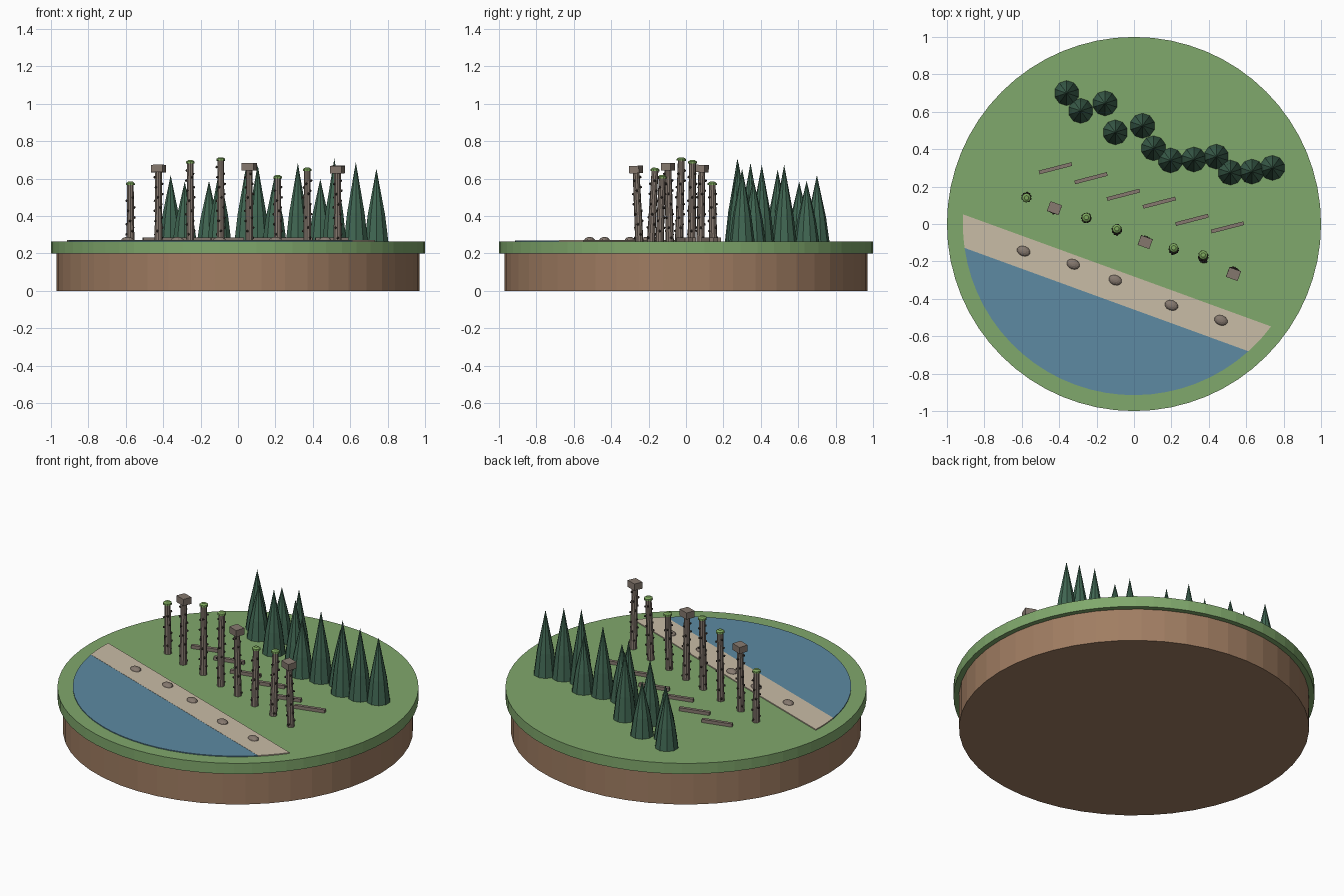
import bpy, bmesh, math, random
from mathutils import Matrix, Vector

random.seed(4)
cube = bpy.data.objects.get("Cube")
if cube:
    bpy.data.objects.remove(cube, do_unlink=True)


def material(name, *rgb):
    """Flat colour from 0-255 display values."""
    c = [(v / 255 + 0.055) / 1.055 for v in rgb]
    c = [v ** 2.4 for v in c] + [1]
    m = bpy.data.materials.new(name)
    m.use_nodes = True
    m.diffuse_color = c
    m.node_tree.nodes["Principled BSDF"].inputs["Base Color"].default_value = c
    return m


GRASS = material("grass green", 128, 168, 108)
SOIL = material("soil brown", 160, 125, 98)
WATER = material("water blue", 93, 138, 162)
SAND = material("sand", 201, 188, 166)
PINE = material("pine green", 64, 102, 82)
STONE = material("weathered stone", 134, 121, 111)
MOSS = material("moss green", 124, 166, 92)
KNOB = material("dark stem", 62, 54, 48)

GROUND = 0.265
SLOPE = math.radians(-20)      # direction of the shoreline


def finish(bm, name, *mats):
    bmesh.ops.recalc_face_normals(bm, faces=bm.faces)
    me = bpy.data.meshes.new(name)
    bm.to_mesh(me)
    bm.free()
    for m in mats:
        me.materials.append(m)
    ob = bpy.data.objects.new(name, me)
    bpy.context.collection.objects.link(ob)
    return ob


def prism(name, points, z0, z1, mat):
    bm = bmesh.new()
    face = bm.faces.new([bm.verts.new((x, y, z0)) for x, y in points])
    top = bmesh.ops.extrude_face_region(bm, geom=[face])["geom"]
    bmesh.ops.translate(bm, vec=(0, 0, z1 - z0),
                        verts=[v for v in top if isinstance(v, bmesh.types.BMVert)])
    return finish(bm, name, mat)


def arc(radius, a, b, n):
    angles = [math.radians(a + (b - a) * i / n) for i in range(n + 1)]
    return [(radius * math.cos(t), radius * math.sin(t)) for t in angles]


def frustum(bm, r0, r1, z0, z1, sides, matrix=Matrix(), index=0):
    """Cone or tapered column standing between two heights."""
    old = set(bm.faces)
    bmesh.ops.create_cone(bm, cap_ends=True, segments=sides, radius1=r0, radius2=r1,
                          depth=z1 - z0,
                          matrix=matrix @ Matrix.Translation((0, 0, (z0 + z1) / 2)))
    for f in set(bm.faces) - old:
        f.material_index = index


# Round island
prism("soil_base", arc(0.97, 0, 360, 48)[:-1], 0, 0.2, SOIL)
prism("grass_disc", arc(1, 0, 360, 64)[:-1], 0.2, GROUND, GRASS)

# Lake and beach share one circle, cut by two parallel shorelines
R = 0.915
mid = 250
inner = math.degrees(math.acos(0.43 / R))
outer = math.degrees(math.acos(0.264 / R))
prism("lake", arc(R, mid - inner, mid + inner, 24), GROUND - 0.002, 0.270, WATER)
prism("beach", arc(R, mid - outer, mid - inner, 3) + arc(R, mid + inner, mid + outer, 3),
      GROUND - 0.002, 0.271, SAND)

# Beach stones
for i, (x, y) in enumerate([(-0.59, -0.145), (-0.325, -0.215), (-0.1, -0.3),
                            (0.2, -0.435), (0.465, -0.515)]):
    bm = bmesh.new()
    bmesh.ops.create_uvsphere(bm, u_segments=12, v_segments=8, radius=1,
                              matrix=Matrix.Translation((x, y, 0.27))
                              @ Matrix.Rotation(SLOPE, 4, "Z")
                              @ Matrix.Diagonal((0.037, 0.027, 0.018, 1)))
    finish(bm, f"beach_stone_{i + 1}", STONE)

# Fallen beams
for i, (x, y) in enumerate([(-0.42, 0.298), (-0.23, 0.245), (-0.057, 0.156),
                            (0.135, 0.114), (0.31, 0.022), (0.5, -0.018)]):
    bm = bmesh.new()
    bmesh.ops.create_cube(bm, size=1,
                          matrix=Matrix.Translation((x, y, GROUND + 0.009))
                          @ Matrix.Rotation(math.radians(14.5), 4, "Z")
                          @ Matrix.Diagonal((0.18, 0.02, 0.022, 1)))
    finish(bm, f"fallen_beam_{i + 1}", STONE)


def pillar(i, x, y, top, block, lean):
    """Tapered column with spiralling knobs and a block or a mossy cap."""
    bm = bmesh.new()
    h = top - GROUND
    frustum(bm, 0.022, 0.018, 0, h - 0.012, 10)
    # knobs
    z, turn = 0.02, random.uniform(0, 6)
    while z < h - 0.05:
        old = set(bm.faces)
        at = Vector((math.cos(turn), math.sin(turn), 0)) * 0.0215
        bmesh.ops.create_icosphere(bm, subdivisions=1, radius=0.0075,
                                   matrix=Matrix.Translation((at.x, at.y, z)))
        for f in set(bm.faces) - old:
            f.material_index = 1
        z += 0.018
        turn += 1.9
    # top
    if block:
        bmesh.ops.create_cube(bm, size=1,
                              matrix=Matrix.Translation((0, 0, h - 0.02))
                              @ Matrix.Rotation(SLOPE, 4, "Z")
                              @ Matrix.Diagonal((0.066, 0.055, 0.04, 1)))
    else:
        frustum(bm, 0.025, 0.024, h - 0.018, h - 0.008, 10, index=2)
        frustum(bm, 0.024, 0.012, h - 0.008, h, 10, index=2)
    ob = finish(bm, f"pillar_{i}", STONE, KNOB, MOSS)
    # the listed place is that of the top, so the foot shifts by the lean
    tilt = Vector((0, lean, h)).normalized()
    ob.location = (x, y - lean, GROUND - 0.001)
    ob.rotation_euler = (-math.atan2(tilt.y, tilt.z), 0, 0)


pillars = [(-0.575, 0.14, 0.585, False, -0.005), (-0.425, 0.085, 0.675, True, 0.008),
           (-0.255, 0.035, 0.70, False, 0.005), (-0.092, -0.025, 0.715, False, 0.012),
           (0.06, -0.097, 0.685, True, -0.01), (0.212, -0.127, 0.62, False, 0.014),
           (0.37, -0.165, 0.66, False, 0.022), (0.532, -0.268, 0.67, True, -0.018)]
for i, p in enumerate(pillars):
    pillar(i + 1, *p)

# Conifers: ten-sided, slightly bulging cones
trees = [(-0.36, 0.70, 0.62), (-0.285, 0.605, 0.585), (-0.155, 0.645, 0.59),
         (-0.1, 0.49, 0.65), (0.045, 0.525, 0.675), (0.105, 0.405, 0.675),
         (0.195, 0.34, 0.61), (0.32, 0.345, 0.685), (0.44, 0.36, 0.6),
         (0.515, 0.275, 0.71), (0.63, 0.28, 0.69), (0.74, 0.30, 0.655)]
for i, (x, y, top) in enumerate(trees):
    bm = bmesh.new()
    h = top - GROUND
    frustum(bm, 0.067, 0.049, 0, h * 0.36, 10)
    frustum(bm, 0.049, 0, h * 0.36, h, 10)
    finish(bm, f"conifer_{i + 1}", PINE).location = (x, y, GROUND - 0.001)
